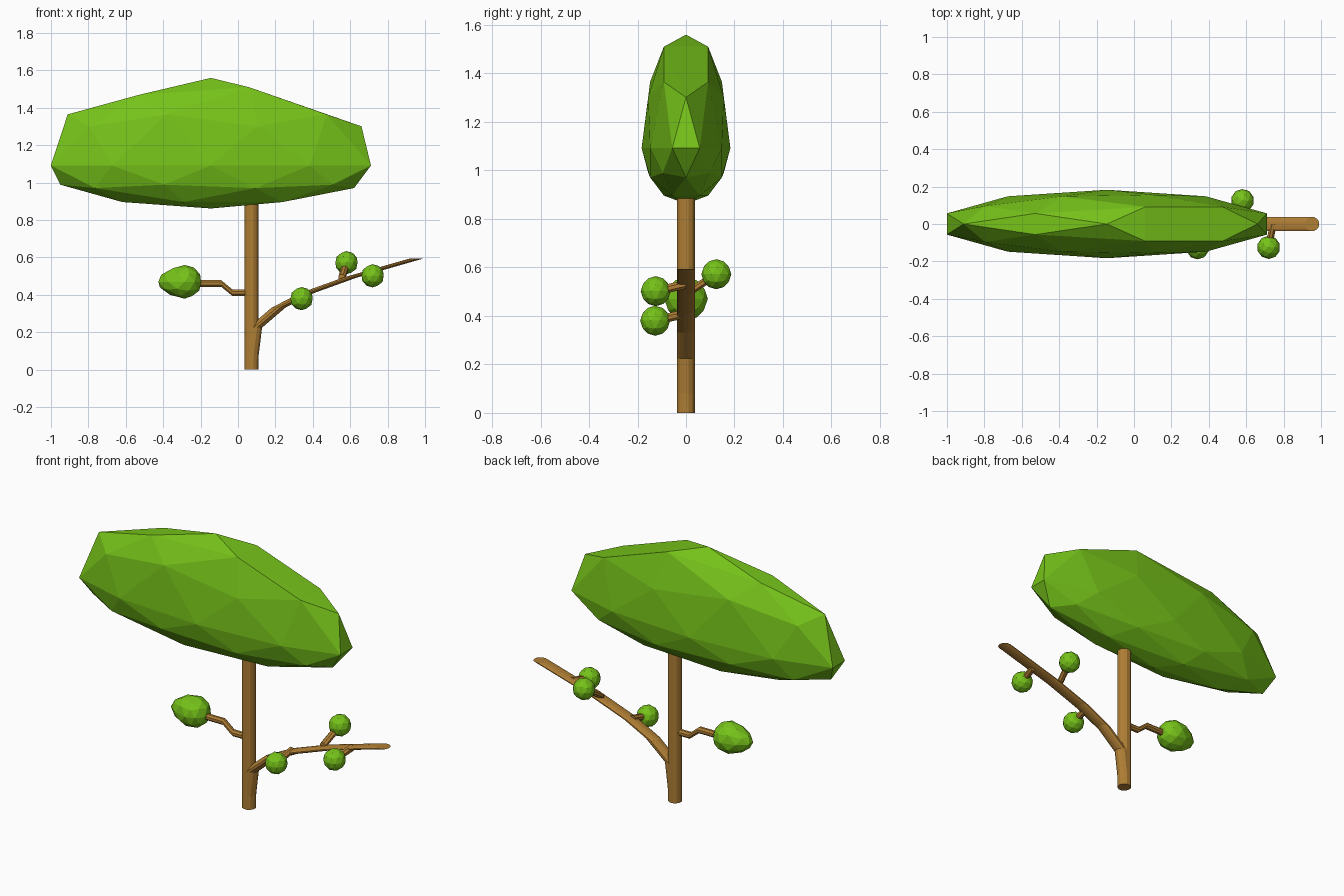
import bpy, bmesh, math
from mathutils import Vector

if "Cube" in bpy.data.objects:
    bpy.data.objects.remove(bpy.data.objects["Cube"])


def material(name, rgb):
    m = bpy.data.materials.new(name)
    m.diffuse_color = (*rgb, 1)
    m.use_nodes = True
    m.node_tree.nodes["Principled BSDF"].inputs["Base Color"].default_value = m.diffuse_color
    return m


GREEN = material("leaf_green", (0.18, 0.54, 0.01))
BROWN = material("bark_brown", (0.43, 0.21, 0.035))


def finish(bm, name, mat):
    bmesh.ops.recalc_face_normals(bm, faces=bm.faces[:])
    me = bpy.data.meshes.new(name)
    bm.to_mesh(me)
    bm.free()
    me.materials.append(mat)
    ob = bpy.data.objects.new(name, me)
    bpy.context.collection.objects.link(ob)
    return ob


def tube(name, path, radius, axis, sides=12):
    """Sheared tube: every ring stays perpendicular to one axis, like an extruded disc."""
    bm = bmesh.new()
    rings = []
    for p in path:
        ring = []
        for i in range(sides):
            a = math.tau * (i + 0.5) / sides
            c, s = radius * math.cos(a), radius * math.sin(a)
            off = {"x": (0, c, s), "y": (c, 0, s), "z": (c, s, 0)}[axis]
            ring.append(bm.verts.new(Vector(p) + Vector(off)))
        rings.append(ring)
    for a, b in zip(rings, rings[1:]):
        for i in range(sides):
            j = (i + 1) % sides
            bm.faces.new((a[i], a[j], b[j], b[i]))
    bm.faces.new(rings[0])
    bm.faces.new(rings[-1])
    return finish(bm, name, BROWN)


def clump(name, shape):
    """Low-poly foliage: hull of icosphere points reshaped by a function (None drops a point)."""
    src = bmesh.new()
    bmesh.ops.create_icosphere(src, subdivisions=2, radius=1)
    pts = [shape(v.co.copy()) for v in src.verts]
    src.free()
    bm = bmesh.new()
    for p in pts:
        if p is not None:
            bm.verts.new(p)
    bmesh.ops.convex_hull(bm, input=bm.verts[:])
    bmesh.ops.delete(bm, geom=[v for v in bm.verts if not v.link_faces], context="VERTS")
    return finish(bm, name, GREEN)


# Main canopy: tall top, shallow underside, sliced on the upper right
def canopy_shape(p):
    x, y, z = -0.145 + 0.9 * p.x, 0.183 * p.y, 1.092 + p.z * (0.468 if p.z > 0 else 0.23)
    if 0.8 < p.z < 0.9:
        if p.x > 0.4:
            return None
        if p.x > 0:
            x, z = 0.06, 1.51
        else:
            z = 1.47
    elif 0.5 < p.z < 0.55:
        z = 1.365
    return Vector((x, y, z))


clump("canopy", canopy_shape)

# Trunk and the long right branch share horizontal rings
tube("trunk", [(0.072, 0, 0), (0.072, 0, 0.95)], 0.039, "z")
tube("long_branch", [(0.072, 0, 0.01), (0.074, 0, 0.08), (0.092, 0, 0.225), (0.217, 0, 0.332),
                     (0.37, 0, 0.41), (0.6, 0, 0.493), (0.953, 0, 0.594)], 0.038, "z")

# Short crooked left branch with a pointed leaf clump
tube("short_branch", [(0.07, 0, 0.412), (-0.03, 0, 0.412), (-0.09, 0, 0.461), (-0.28, 0, 0.461)],
     0.019, "x", 8)


def pointed_shape(p):
    taper = 1 - 0.3 * max(0, -p.x) ** 2
    return Vector((-0.285 + p.x * (0.148 if p.x < 0 else 0.092),
                   0.09 * p.y * taper, 0.47 + 0.09 * p.z * taper))


clump("pointed_leaf_clump", pointed_shape)

# Round leaf balls on stems along the long branch
balls = [((0.34, -0.127, 0.38), (0.35, 0, 0.41)),
         ((0.72, -0.125, 0.502), (0.745, 0, 0.53)),
         ((0.58, 0.125, 0.572), (0.555, 0, 0.49))]
for i, (ball, root) in enumerate(balls, 1):
    tube(f"stem_{i}", [root, ball], 0.02, "y", 8)
    clump(f"leaf_ball_{i}", lambda p, c=Vector(ball): c + p * 0.062)
